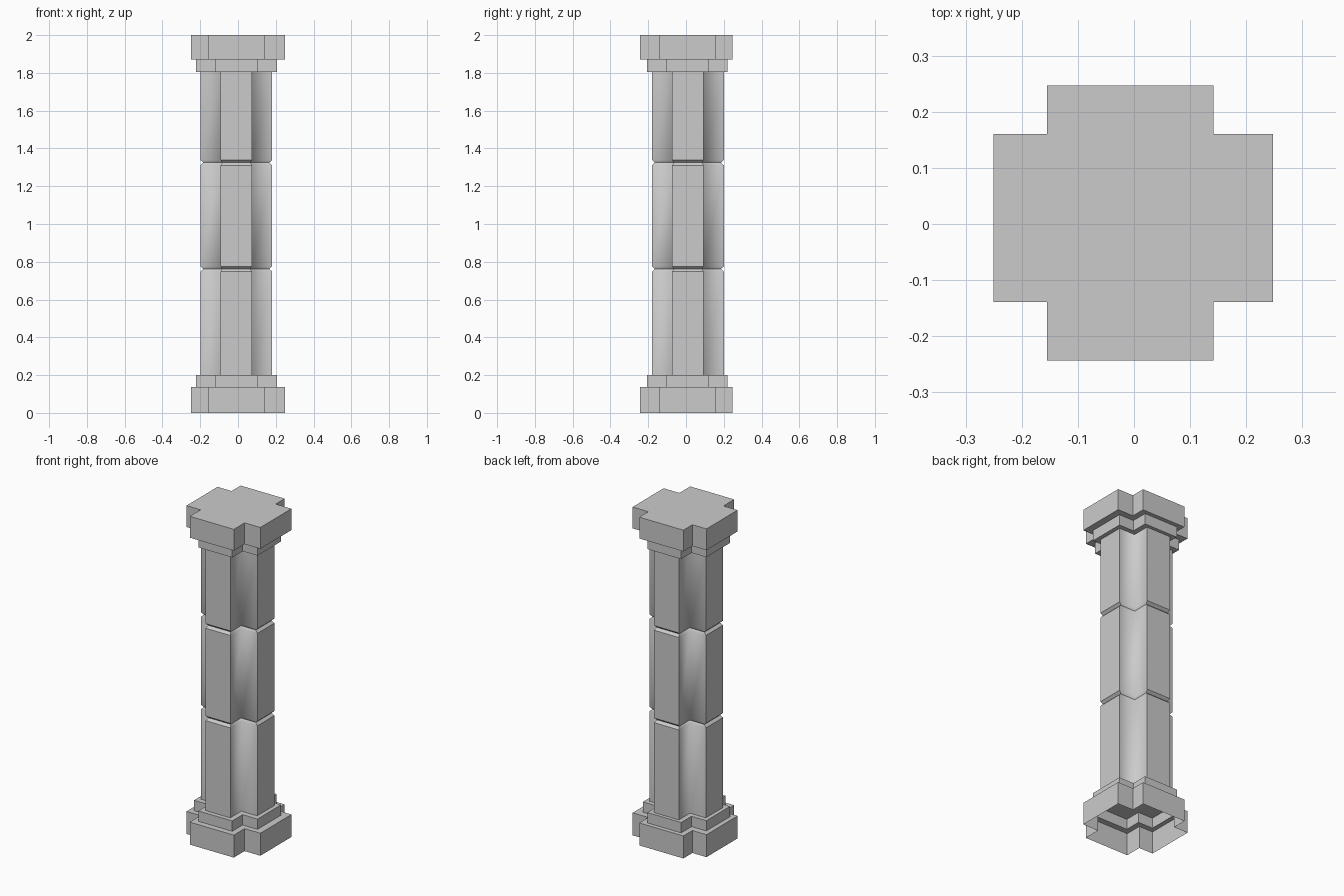
import bpy
import bmesh

cube = bpy.data.objects.get("Cube")
if cube:
    bpy.data.objects.remove(cube, do_unlink=True)

stone = bpy.data.materials.new("light_grey_stone")
stone.use_nodes = True
stone.diffuse_color = (0.6, 0.6, 0.6, 1)
bsdf = stone.node_tree.nodes["Principled BSDF"]
bsdf.inputs["Base Color"].default_value = (0.6, 0.6, 0.6, 1)
bsdf.inputs["Roughness"].default_value = 0.8


def cross(x0, x1, y0, y1, ax0, ax1, ay0, ay1):
    """Plus-shaped outline, counter-clockwise; walls 0, 3, 6 and 9 are arm ends."""
    return [(ax0, y0), (ax1, y0), (ax1, ay0), (x1, ay0), (x1, ay1), (ax1, ay1),
            (ax1, y1), (ax0, y1), (ax0, ay1), (x0, ay1), (x0, ay0), (ax0, ay0)]


def shaft_cross(end_inset=0.0, side_inset=0.0):
    cx, cy = -0.009, 0.01
    h, a = 0.19 - end_inset, 0.083 - side_inset
    return cross(cx - h, cx + h, cy - h, cy + h, cx - a, cx + a, cy - a, cy + a)


def loft(name, rings, bottom=True, top=True, soft_notches=False):
    """Skin (outline, height) rings, optionally with softly shaded notches."""
    bm = bmesh.new()
    loops = [[bm.verts.new((x, y, z)) for x, y in outline] for outline, z in rings]
    notch = set()
    for low, high in zip(loops, loops[1:]):
        for i in range(12):
            j = (i + 1) % 12
            face = bm.faces.new((low[i], low[j], high[j], high[i]))
            if soft_notches and i % 3:
                notch.add(face)
    if bottom:
        bm.faces.new(loops[0][::-1])
    if top:
        bm.faces.new(loops[-1])
    for face in bm.faces:
        face.smooth = face in notch
    for edge in bm.edges:
        edge.smooth = all(f in notch for f in edge.link_faces)
    mesh = bpy.data.meshes.new(name)
    bm.to_mesh(mesh)
    bm.free()
    mesh.materials.append(stone)
    obj = bpy.data.objects.new(name, mesh)
    bpy.context.collection.objects.link(obj)
    return obj


slab = cross(-0.25, 0.248, -0.243, 0.247, -0.155, 0.142, -0.139, 0.16)
collar = cross(-0.222, 0.206, -0.207, 0.221, -0.122, 0.106, -0.107, 0.121)

# Hollow plinth: slab walls, ledge, then collar walls closed at the top
loft("plinth", [(slab, 0), (slab, 0.137), (collar, 0.137), (collar, 0.2)], bottom=False)

# Three shaft blocks with chamfered joints
full, narrow = shaft_cross(), shaft_cross(0.015, 0.008)
heights = [0.2, 0.762, 1.325, 1.805]
chamfer = 0.014
for n, label in enumerate(("lower", "middle", "upper")):
    z0, z1 = heights[n], heights[n + 1]
    rings = [(full, z0)] if n == 0 else [(narrow, z0), (full, z0 + chamfer)]
    rings += [(full, z1)] if n == 2 else [(full, z1 - chamfer), (narrow, z1)]
    loft(label + "_shaft_block", rings, soft_notches=True)

# Capital: collar flaring out to the top slab
loft("capital", [(collar, 1.805), (collar, 1.87), (slab, 1.87), (slab, 2.0)])
